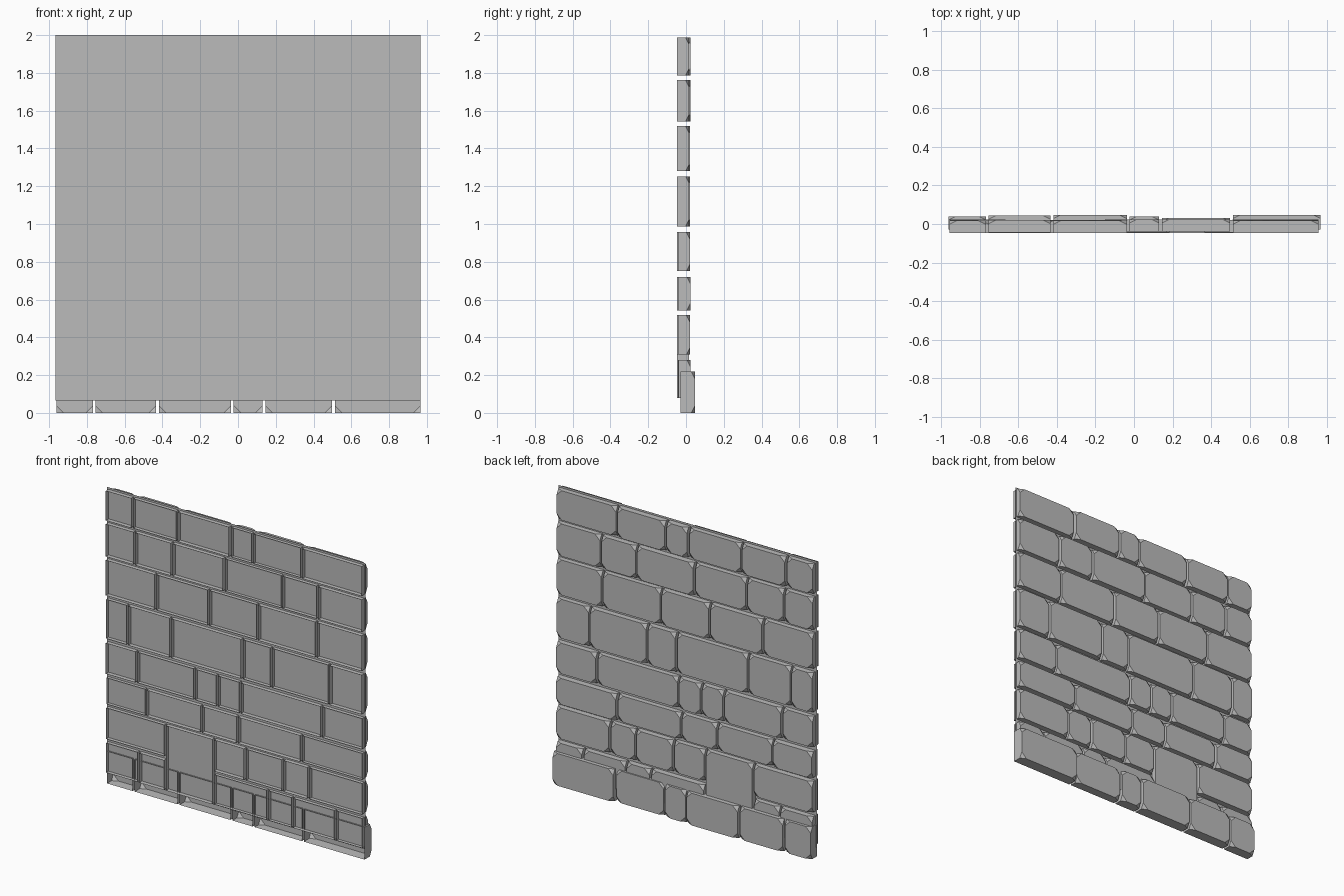
import bpy
import bmesh
import random
from mathutils import Matrix, Vector

random.seed(4)
cube = bpy.data.objects.get("Cube")
if cube:
    bpy.data.objects.remove(cube)

HALF = 0.967     # half the panel width
BACK = -0.047    # rear rim of the stones
PANEL = -0.017   # backing panel, part way through the stones
GAP = 0.015      # vertical joint between stones
CHIP = 0.038     # size of the cut stone corners

stone = bpy.data.materials.new("grey_stone")
stone.use_nodes = True
GREY = (0.5, 0.5, 0.5, 1)
stone.diffuse_color = GREY
stone.node_tree.nodes["Principled BSDF"].inputs["Base Color"].default_value = GREY


def finish(bm, name):
    mesh = bpy.data.meshes.new(name)
    bm.to_mesh(mesh)
    bm.free()
    mesh.materials.append(stone)
    obj = bpy.data.objects.new(name, mesh)
    bpy.context.collection.objects.link(obj)


def add_block(bm, x0, x1, y0, y1, z0, z1):
    """Open-backed block with the four outer corners chipped off."""
    block = bmesh.new()
    # depth is doubled while chipping so the cuts end up shallow
    size = Vector((x1 - x0, 2 * (y1 - y0), z1 - z0))
    bmesh.ops.create_cube(block, size=1, matrix=Matrix.Diagonal(size).to_4x4())
    back = [f for f in block.faces if f.normal.y < -0.9]
    bmesh.ops.delete(block, geom=back, context='FACES_ONLY')
    outer = [v for v in block.verts if v.co.y > 0]
    bmesh.ops.bevel(block, geom=outer, offset=CHIP, segments=1, affect='VERTICES')
    bmesh.ops.scale(block, vec=(1, 0.5, 1), verts=block.verts)
    centre = Vector((x0 + x1, y0 + y1, z0 + z1)) / 2
    bmesh.ops.translate(block, vec=centre, verts=block.verts)
    temp = bpy.data.meshes.new("temp")
    block.to_mesh(temp)
    block.free()
    bm.from_mesh(temp)
    bpy.data.meshes.remove(temp)


def add_course(name, z0, z1, joints, ends=(-0.957, 0.957), footing=None, skip=None):
    bm = bmesh.new()
    edges = [ends[0] - GAP / 2] + joints + [ends[1] + GAP / 2]
    for i, (a, b) in enumerate(zip(edges, edges[1:])):
        if i == skip:
            continue
        if footing:
            rear, front = -0.028, footing[i]
        else:
            rear = BACK + random.choice([0, 0, 0.004, 0.007])
            front = rear + 0.064
        add_block(bm, a + GAP / 2, b - GAP / 2, rear, front, z0, z1)
    finish(bm, name)


# Flat backing panel, facing outward with the stones
bm = bmesh.new()
corners = [(HALF, 0.065), (-HALF, 0.065), (-HALF, 2), (HALF, 2)]
bm.faces.new([bm.verts.new((x, PANEL, z)) for x, z in corners])
finish(bm, "backing_panel")

# Stone courses from the top down: bottom, top, joint positions
end_joints = [-0.761, -0.426, -0.03, 0.137, 0.505]
courses = [
    (1.787, 1.987, end_joints),
    (1.543, 1.762, [-0.745, -0.465, -0.075, 0.357, 0.625]),
    (1.28, 1.518, [-0.588, -0.19, 0.175, 0.615]),
    (0.987, 1.252, [-0.798, -0.475, 0.06, 0.278, 0.71]),
    (0.75, 0.957, [-0.73, -0.297, -0.128, 0.046, 0.655]),
    (0.543, 0.72, [-0.66, -0.245, 0.025, 0.503]),
]
for n, (z0, z1, joints) in enumerate(courses, 1):
    add_course(f"stone_course_{n}", z0, z1, joints)

# Two lower courses leave room for one tall stone
add_course("lower_course", 0.308, 0.518, [-0.515, -0.155, 0.083, 0.365, 0.557], skip=1)
add_course("bottom_course", 0.08, 0.28, [-0.714, -0.515, -0.155, 0.25, 0.435, 0.757], skip=2)
bm = bmesh.new()
add_block(bm, -0.507, -0.162, BACK, 0.017, 0.08, 0.518)
finish(bm, "tall_stone")

# Projecting footing stones
add_course("footing_stones", 0, 0.218, end_joints, ends=(-0.961, 0.967),
           footing=[0.04, 0.044, 0.047, 0.04, 0.032, 0.047])
